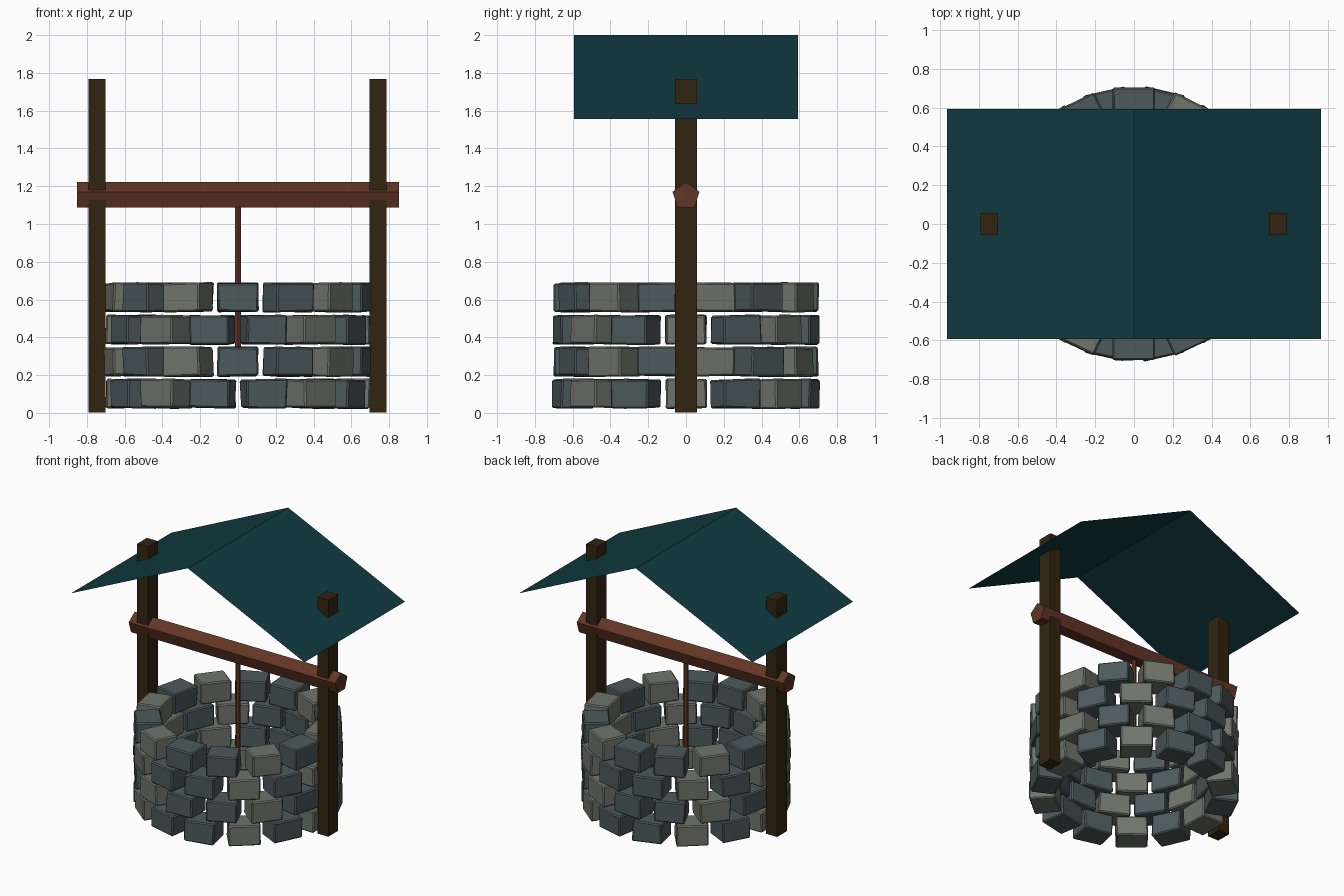
import bpy, bmesh, math, random
from mathutils import Matrix, Vector

if "Cube" in bpy.data.objects:
    bpy.data.objects.remove(bpy.data.objects["Cube"])

random.seed(4)


def material(name, rgb):
    m = bpy.data.materials.new(name)
    m.diffuse_color = (*rgb, 1)
    m.use_nodes = True
    m.node_tree.nodes["Principled BSDF"].inputs["Base Color"].default_value = m.diffuse_color
    return m


SLATE = material("slate_stone", (0.073, 0.102, 0.107))
PALE = material("pale_stone", (0.160, 0.176, 0.150))
DARK_WOOD = material("dark_wood", (0.032, 0.0185, 0.0055))
RED_WOOD = material("red_wood", (0.122, 0.036, 0.019))
TEAL = material("teal_roof", (0.005, 0.042, 0.051))


def make_object(name, bm, *mats):
    mesh = bpy.data.meshes.new(name)
    bm.to_mesh(mesh)
    bm.free()
    for m in mats:
        mesh.materials.append(m)
    obj = bpy.data.objects.new(name, mesh)
    bpy.context.collection.objects.link(obj)
    return obj


def box(name, lo, hi, mat):
    lo, hi = Vector(lo), Vector(hi)
    bm = bmesh.new()
    bmesh.ops.create_cube(bm, size=1, matrix=Matrix.Translation((lo + hi) / 2)
                          @ Matrix.Diagonal((*(hi - lo), 1)))
    return make_object(name, bm, mat)


def prism(name, sides, radius, length, matrix, mat):
    bm = bmesh.new()
    bmesh.ops.create_cone(bm, cap_ends=True, segments=sides, radius1=radius,
                          radius2=radius, depth=length, matrix=matrix)
    return make_object(name, bm, mat)


# Stone wall: four courses of rough blocks, every other one turned half a block
BLOCKS = 14
BLOCK_SIZE = (0.215, 0.18, 0.152)
COURSE_Z = (0.102, 0.271, 0.440, 0.612)
PALE_BLOCKS = ((1, 3, 5), (2, 4, 6))   # repeats every seven blocks

for row, z in enumerate(COURSE_Z):
    odd = row % 2
    bm = bmesh.new()
    for i in range(BLOCKS):
        angle = (i + (0 if odd else 0.5)) * math.tau / BLOCKS
        place = (Matrix.Rotation(angle, 4, 'Z')
                 @ Matrix.Translation((0, -0.61, z))
                 @ Matrix.Diagonal((*BLOCK_SIZE, 1)))
        verts = bmesh.ops.create_cube(bm, size=1, matrix=place)["verts"]
        for v in verts:
            v.co += Vector([random.uniform(-0.005, 0.005) for _ in range(3)])
        for f in {f for v in verts for f in v.link_faces}:
            f.material_index = int(i % 7 in PALE_BLOCKS[odd])
    course = make_object(f"stone_course_{row + 1}", bm, SLATE, PALE)
    chamfer = course.modifiers.new("chamfer", 'BEVEL')
    chamfer.width = 0.008
    chamfer.segments = 1

# Two posts that pass through the roof
for name, x in (("left_post", -0.747), ("right_post", 0.74)):
    box(name, (x - 0.045, -0.057, 0.003), (x + 0.045, 0.057, 1.767), DARK_WOOD)

# Five-sided winding beam with one edge on top
beam_turn = Matrix(((0, 0, 1, 0), (1, 0, 0, 0), (0, 1, 0, 0), (0, 0, 0, 1)))
beam_bm_matrix = Matrix.Translation((0, 0, 1.147)) @ beam_turn
beam = prism("winding_beam", 5, 0.075, 1.705, beam_bm_matrix, RED_WOOD)
# Make sure an edge, not a flat, points up
top = max(beam.data.vertices, key=lambda v: v.co.z).co
tilt = math.atan2(top.y, top.z - 1.147)
beam.data.transform(Matrix.Translation((0, 0, 1.147))
                    @ Matrix.Rotation(tilt, 4, 'X')
                    @ Matrix.Translation((0, 0, -1.147)))

# Rope hanging from the beam into the well
prism("rope", 6, 0.018, 0.78, Matrix.Translation((0, 0, 0.73)), RED_WOOD)

# Roof: one thin sheet folded along the ridge
bm = bmesh.new()
rows = [[bm.verts.new((x, y, z)) for y in (-0.592, 0.592)]
        for x, z in ((-0.963, 1.556), (0, 2.0), (0.963, 1.556))]
for a, b in zip(rows, rows[1:]):
    bm.faces.new((a[0], b[0], b[1], a[1]))
make_object("roof", bm, TEAL)
